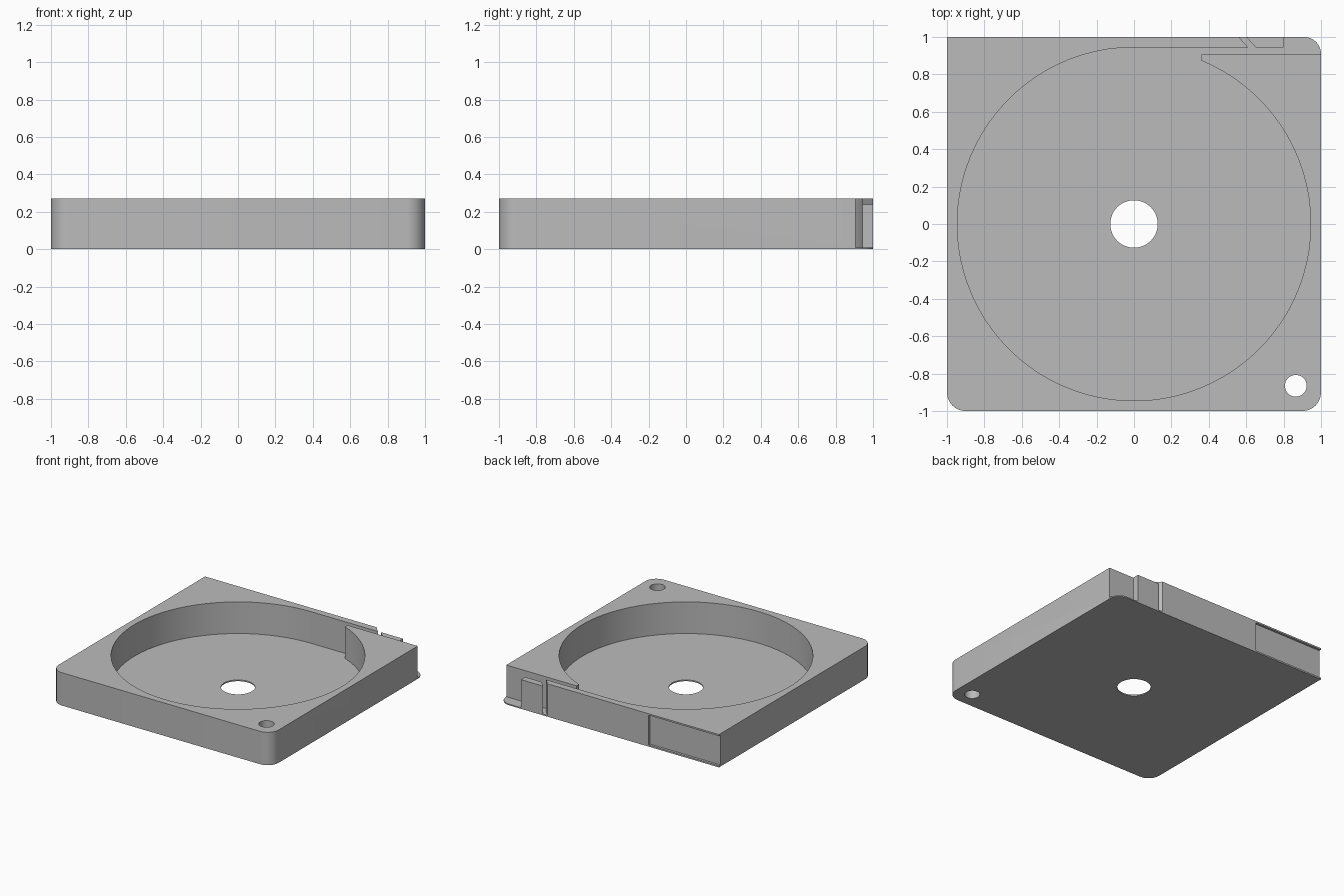
import bpy, bmesh
from math import sin, cos, pi, acos, radians

if "Cube" in bpy.data.objects:
    bpy.data.objects.remove(bpy.data.objects["Cube"], do_unlink=True)

HEIGHT, FLOOR = 0.27, 0.01
POCKET_R = 0.945      # round pocket, tangent to the exit channel
LAND_Y = 0.905        # inner side of the exit channel
TIP_X = 0.36          # blunt tip of the inner land

grey = bpy.data.materials.new("plain grey")
grey.use_nodes = True
grey.diffuse_color = (0.5, 0.5, 0.5, 1)
grey.node_tree.nodes["Principled BSDF"].inputs["Base Color"].default_value = (0.5, 0.5, 0.5, 1)


def arc(cx, cy, r, a0, a1, n):
    return [(cx + r * cos(a0 + (a1 - a0) * i / n), cy + r * sin(a0 + (a1 - a0) * i / n))
            for i in range(n + 1)]


def prism(name, outline, z0, z1):
    """Extrude a flat outline between two heights."""
    bm = bmesh.new()
    face = bm.faces.new([bm.verts.new((x, y, z0)) for x, y in outline])
    top = bmesh.ops.extrude_face_region(bm, geom=[face])["geom"]
    bmesh.ops.translate(bm, vec=(0, 0, z1 - z0),
                        verts=[v for v in top if isinstance(v, bmesh.types.BMVert)])
    bmesh.ops.recalc_face_normals(bm, faces=bm.faces)
    mesh = bpy.data.meshes.new(name)
    bm.to_mesh(mesh)
    bm.free()
    mesh.materials.append(grey)
    obj = bpy.data.objects.new(name, mesh)
    bpy.context.collection.objects.link(obj)
    return obj


def rect(x0, x1, y0, y1):
    return [(x0, y0), (x1, y0), (x1, y1), (x0, y1)]


# Case: square block with three rounded corners and one sharp corner
r = 0.1
c = 1 - r
outline = (arc(-c, -c, r, pi, 1.5 * pi, 8) + arc(c, -c, r, 1.5 * pi, 2 * pi, 8)
           + arc(1 - 0.09, 1 - 0.09, 0.09, 0, pi / 2, 8) + [(-1, 1)])
case = prism("case", outline, 0, HEIGHT)

# Pocket, exit channel, slanted slot and open corner as one cavity
start = acos(TIP_X / POCKET_R)
cavity = arc(0, 0, POCKET_R, start, pi / 2 - 2 * pi, 80)
cavity += [(0.61, POCKET_R), (0.51, 1.055), (0.55, 1.055), (0.65, POCKET_R),
           (0.8, POCKET_R), (0.8, 1.1), (1.1, 1.1), (1.1, LAND_Y), (TIP_X, LAND_Y)]

# Lowered top of the small guide block beside the slot
block_top = [(0.53, 1.055), (0.63, POCKET_R), (0.63, 0.92), (0.9, 0.92), (0.9, 1.055)]

cutters = [
    prism("cavity_cutter", cavity, FLOOR, HEIGHT + 0.1),
    prism("guide_block_cutter", block_top, 0.24, HEIGHT + 0.1),
    prism("centre_hole_cutter", arc(0, 0, 0.127, 0, 2 * pi, 48)[:-1], -0.1, 0.2),
    prism("corner_hole_cutter", arc(0.865, -0.865, 0.058, 0, 2 * pi, 32)[:-1], -0.1, 0.4),
    prism("label_recess_cutter", rect(-1.1, -0.36, 0.98, 1.1), 0.013, 0.257),
]

bpy.context.view_layer.objects.active = case
case.select_set(True)
for cutter in cutters:
    mod = case.modifiers.new(cutter.name, "BOOLEAN")
    mod.operation = "DIFFERENCE"
    mod.solver = "EXACT"
    mod.object = cutter
    cutter.hide_render = True
    bpy.ops.object.modifier_apply(modifier=mod.name)
for cutter in cutters:
    bpy.data.objects.remove(cutter, do_unlink=True)

bpy.ops.object.shade_smooth_by_angle(angle=radians(30))
